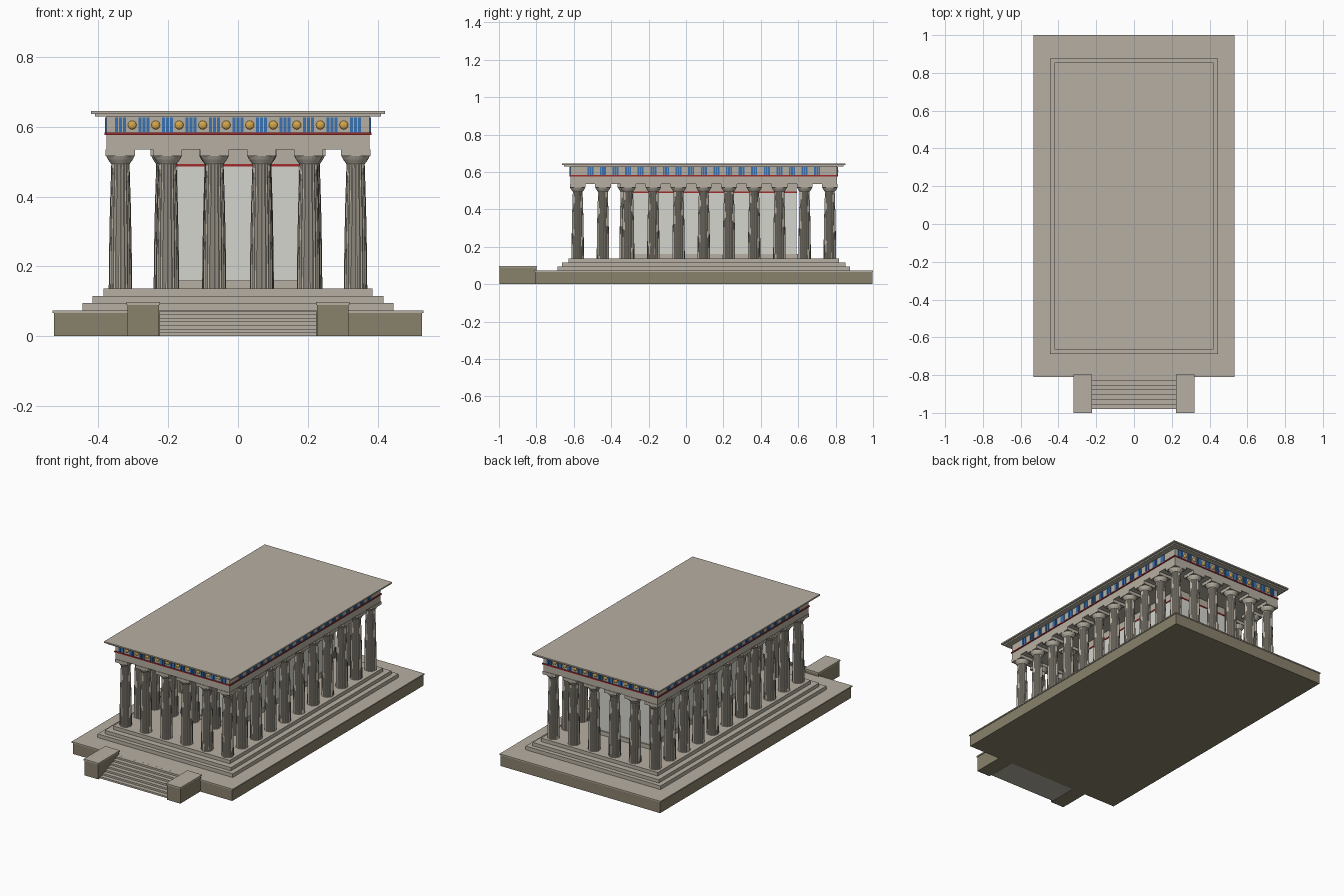
import bpy, bmesh, math
from mathutils import Matrix

if "Cube" in bpy.data.objects:
    bpy.data.objects.remove(bpy.data.objects["Cube"], do_unlink=True)


def make_material(name, rgb):
    mat = bpy.data.materials.new(name)
    mat.use_nodes = True
    mat.diffuse_color = (*rgb, 1)
    mat.node_tree.nodes["Principled BSDF"].inputs["Base Color"].default_value = (*rgb, 1)
    return mat


STONE = make_material("warm stone", (0.47, 0.43, 0.36))
EARTH = make_material("dark podium stone", (0.25, 0.22, 0.15))
PLASTER = make_material("pale plaster", (0.66, 0.66, 0.62))
BLUE = make_material("triglyph blue", (0.04, 0.17, 0.45))
RED = make_material("band red", (0.35, 0.025, 0.025))
GOLD = make_material("shield gold", (0.65, 0.38, 0.07))

CY = 0.095          # temple centre along y
GAP = 0.1348        # column spacing
FRONT, SIDE = 6, 11


def finish(bm, name, mat):
    mesh = bpy.data.meshes.new(name)
    bmesh.ops.recalc_face_normals(bm, faces=bm.faces)
    bm.to_mesh(mesh)
    bm.free()
    mesh.materials.append(mat)
    obj = bpy.data.objects.new(name, mesh)
    bpy.context.collection.objects.link(obj)
    return obj


def add_box(bm, x0, x1, y0, y1, z0, z1):
    mat = Matrix.Translation(((x0 + x1) / 2, (y0 + y1) / 2, (z0 + z1) / 2))
    mat = mat @ Matrix.Diagonal((x1 - x0, y1 - y0, z1 - z0, 1))
    bmesh.ops.create_cube(bm, size=1, matrix=mat)


def slab(name, mat, hx, hy, z0, z1, cy=CY):
    bm = bmesh.new()
    add_box(bm, -hx, hx, cy - hy, cy + hy, z0, z1)
    return finish(bm, name, mat)


# Podium and stepped base
slab("podium", EARTH, 0.527, 0.902, 0, 0.066)
slab("podium_cap", STONE, 0.532, 0.905, 0.066, 0.073)
slab("lower_step", STONE, 0.446, 0.782, 0.073, 0.095)
slab("middle_step", STONE, 0.417, 0.757, 0.095, 0.115)
slab("upper_step", STONE, 0.385, 0.722, 0.115, 0.136)

# Entrance stairs between two cheek blocks
bm = bmesh.new()
STEPS = 7
for i in range(STEPS):
    y = -0.98 + i * 0.025
    add_box(bm, -0.225, 0.225, y, -0.805, i * 0.0104, (i + 1) * 0.0104)
finish(bm, "entrance_stairs", STONE)
for side, label in ((1, "left"), (-1, "right")):
    for part, mat, grow, z0, z1 in (("block", EARTH, 0, 0, 0.09),
                                    ("cap", STONE, 0.004, 0.09, 0.098)):
        bm = bmesh.new()
        xs = sorted((side * (0.227 - grow), side * (0.316 + grow)))
        add_box(bm, *xs, -0.996 - grow, -0.80 + grow, z0, z1)
        finish(bm, f"{label}_stair_{part}", mat)


# Fluted column with echinus and square abacus
def column_mesh():
    bm = bmesh.new()
    flutes = 20
    profile = [(0.0335, 0.136), (0.0325, 0.24), (0.030, 0.37), (0.026, 0.497)]
    rings = []
    for r, z in profile:
        ring = []
        for i in range(flutes * 2):
            a = math.pi * i / flutes
            rr = r if i % 2 == 0 else r * 0.93
            ring.append(bm.verts.new((rr * math.cos(a), rr * math.sin(a), z)))
        rings.append(ring)
    for low, high in zip(rings, rings[1:]):
        for i in range(flutes * 2):
            j = (i + 1) % (flutes * 2)
            bm.faces.new((low[i], low[j], high[j], high[i]))
    for r0, r1, z0, z1 in ((0.027, 0.036, 0.494, 0.507), (0.036, 0.041, 0.507, 0.517)):
        bmesh.ops.create_cone(bm, cap_ends=True, segments=24, radius1=r0, radius2=r1,
                              depth=z1 - z0, matrix=Matrix.Translation((0, 0, (z0 + z1) / 2)))
    add_box(bm, -0.042, 0.042, -0.042, 0.042, 0.517, 0.535)
    obj = finish(bm, "column", STONE)
    mesh = obj.data
    bpy.data.objects.remove(obj)
    return mesh


shaft = column_mesh()
xs = [(i - (FRONT - 1) / 2) * GAP for i in range(FRONT)]
ys = [CY + (j - (SIDE - 1) / 2) * GAP for j in range(SIDE)]
spots = [("outer_column", x, y) for x in xs for y in ys
         if x in (xs[0], xs[-1]) or y in (ys[0], ys[-1])]
spots += [("porch_column", x * 1.03, -0.323) for x in xs[1:-1]]
for name, x, y in spots:
    col = bpy.data.objects.new(name, shaft)
    col.location = (x, y, 0)
    bpy.context.collection.objects.link(col)

# Inner chamber with plinth, red band and its own beam
CHAMBER_Y = 0.155
slab("chamber_plinth", STONE, 0.18, 0.443, 0.136, 0.16, CHAMBER_Y)
slab("chamber_wall", PLASTER, 0.173, 0.435, 0.16, 0.486, CHAMBER_Y)
slab("chamber_red_band", RED, 0.176, 0.438, 0.486, 0.494, CHAMBER_Y)
slab("chamber_beam", STONE, 0.173, 0.435, 0.494, 0.536, CHAMBER_Y)

# Entablature and flat roof
FX, FY = 0.377, 0.713
slab("architrave", STONE, FX, FY, 0.535, 0.576)
slab("red_band", RED, FX + 0.005, FY + 0.005, 0.576, 0.583)
slab("frieze", STONE, FX, FY, 0.583, 0.629)
slab("cornice", STONE, 0.41, 0.748, 0.629, 0.637)
slab("roof_slab", STONE, 0.421, 0.759, 0.637, 0.645)

# Triglyphs: three upright bars each, on all four sides
bm = bmesh.new()
PITCH = GAP / 2
for sign in (1, -1):
    for k in range(-5, 6):
        for bar in (-1, 0, 1):
            x, y = k * PITCH + bar * 0.0115, CY + sign * FY
            add_box(bm, x - 0.0045, x + 0.0045, y - 0.004, y + 0.004, 0.584, 0.627)
    for k in range(-9, 10):
        for bar in (-1, 0, 1):
            x, y = sign * FX, CY + k * PITCH + bar * 0.0115
            add_box(bm, x - 0.004, x + 0.004, y - 0.0045, y + 0.0045, 0.584, 0.627)
finish(bm, "triglyphs", BLUE)

# Domed shields between the triglyphs on front and back
bm = bmesh.new()
for sign in (1, -1):
    for k in range(10):
        place = Matrix.Translation(((k - 4.5) * PITCH, CY + sign * FY, 0.605))
        squash = Matrix.Diagonal((1, 0.5, 1, 1)) @ Matrix.Rotation(math.pi / 2, 4, "X")
        bmesh.ops.create_uvsphere(bm, u_segments=12, v_segments=8, radius=0.0125,
                                  matrix=place @ squash)
finish(bm, "frieze_shields", GOLD)
